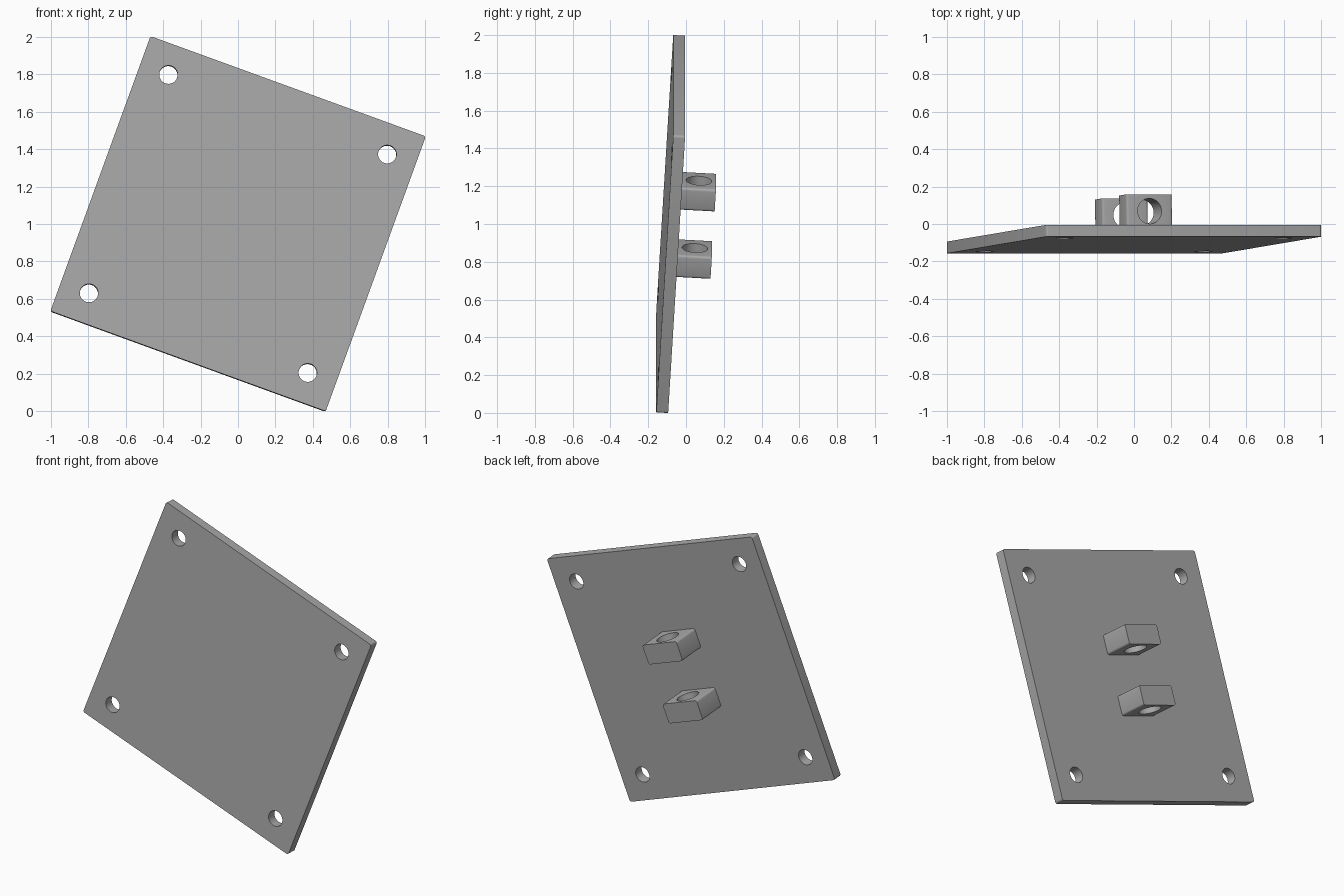
import bpy, bmesh
from math import radians
from mathutils import Matrix, Vector

if "Cube" in bpy.data.objects:
    bpy.data.objects.remove(bpy.data.objects["Cube"], do_unlink=True)

PLATE_HALF, PLATE_THICK, CORNER = 0.783, 0.063, 0.013
LUG_OUT, LUG_EMBED = 0.194, 0.01
# Pose of the whole part: leaning back slightly and rolled sideways
POSE = (Matrix.Translation((0, -0.081, 1))
        @ Matrix.Rotation(radians(20), 4, 'Y')
        @ Matrix.Rotation(radians(-3.3), 4, 'X'))

grey = bpy.data.materials.new("plain grey")
grey.use_nodes = True
colour = (0.4, 0.4, 0.4, 1)
grey.diffuse_color = colour
grey.node_tree.nodes["Principled BSDF"].inputs["Base Color"].default_value = colour


def add_object(name, bm):
    mesh = bpy.data.meshes.new(name)
    bm.to_mesh(mesh)
    bm.free()
    obj = bpy.data.objects.new(name, mesh)
    bpy.context.collection.objects.link(obj)
    return obj


def rounded_block(name, size, centre):
    """Box whose edges along its depth (y) are rounded."""
    bm = bmesh.new()
    bmesh.ops.create_cube(bm, size=1)
    bmesh.ops.scale(bm, vec=size, verts=bm.verts)
    bmesh.ops.translate(bm, vec=centre, verts=bm.verts)
    depth_edges = [e for e in bm.edges
                   if abs(e.verts[0].co.y - e.verts[1].co.y) > size[1] / 2]
    bmesh.ops.bevel(bm, geom=depth_edges, offset=CORNER, segments=4,
                    profile=0.5, affect='EDGES')
    obj = add_object(name, bm)
    obj.data.materials.append(grey)
    return obj


def drill(obj, radius, length, axis, centres):
    """Cut round through holes along the given axis."""
    bm = bmesh.new()
    turn = Vector((0, 0, 1)).rotation_difference(Vector(axis)).to_matrix().to_4x4()
    for c in centres:
        bmesh.ops.create_cone(bm, cap_ends=True, segments=48, radius1=radius,
                              radius2=radius, depth=length,
                              matrix=Matrix.Translation(c) @ turn)
    cutter = add_object("hole_cutter", bm)
    cutter.hide_render = True
    mod = obj.modifiers.new("holes", 'BOOLEAN')
    mod.operation, mod.solver, mod.object = 'DIFFERENCE', 'EXACT', cutter
    bpy.context.view_layer.objects.active = obj
    bpy.ops.object.modifier_apply(modifier=mod.name)
    bpy.data.objects.remove(cutter, do_unlink=True)


def finish(obj):
    obj.matrix_world = POSE
    bpy.ops.object.select_all(action='DESELECT')
    obj.select_set(True)
    bpy.context.view_layer.objects.active = obj
    bpy.ops.object.shade_smooth_by_angle(angle=radians(30))


# Square plate with four corner holes
plate = rounded_block("mounting_plate",
                      (2 * PLATE_HALF, PLATE_THICK, 2 * PLATE_HALF), (0, 0, 0))
drill(plate, 0.049, 0.3, (0, 1, 0),
      [(sx * 0.622, 0, sz * 0.622) for sx in (-1, 1) for sz in (-1, 1)])
finish(plate)

# Two bored lugs on the back of the plate
back = PLATE_THICK / 2
for name, z in (("upper_lug", 0.19), ("lower_lug", -0.19)):
    lug = rounded_block(name, (0.26, LUG_OUT + LUG_EMBED, 0.125),
                        (0, back + (LUG_OUT - LUG_EMBED) / 2, z))
    drill(lug, 0.068, 0.3, (0, 0, 1), [(0, back + 0.104, z)])
    finish(lug)
